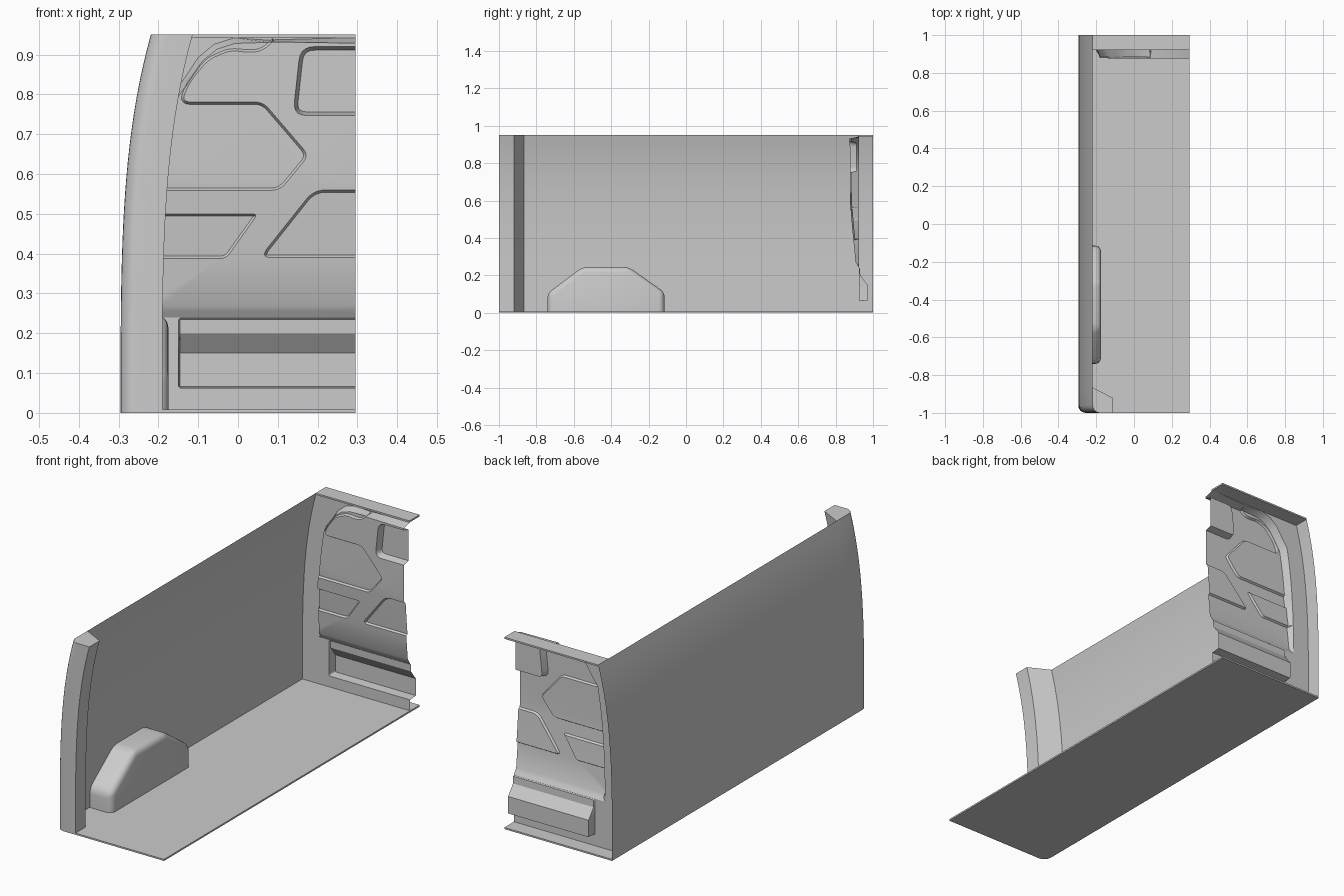
import bpy, bmesh
from math import sin, cos, pi
from mathutils import Vector
from mathutils.geometry import delaunay_2d_cdt

if "Cube" in bpy.data.objects:
    bpy.data.objects.remove(bpy.data.objects["Cube"])

TOP, RIGHT, PLATE_Y = 0.95, 0.295, 0.925


def wall_x(z):
    """Outer side curve: upright below, leaning inwards at the top."""
    return -0.295 + 0.076 * (max(z, 0) / TOP) ** 3.5


def finish(name, bm, normals=True):
    if normals:
        bmesh.ops.recalc_face_normals(bm, faces=bm.faces)
    me = bpy.data.meshes.new(name)
    bm.to_mesh(me)
    bm.free()
    ob = bpy.data.objects.new(name, me)
    bpy.context.collection.objects.link(ob)
    bpy.ops.object.select_all(action='DESELECT')
    ob.select_set(True)
    bpy.context.view_layer.objects.active = ob
    bpy.ops.object.shade_smooth_by_angle(angle=0.5)
    return ob


def prism(name, pts, z0, z1):
    bm = bmesh.new()
    f = bm.faces.new([bm.verts.new((x, y, z0)) for x, y in pts])
    r = bmesh.ops.extrude_face_region(bm, geom=[f])
    vs = [v for v in r['geom'] if isinstance(v, bmesh.types.BMVert)]
    bmesh.ops.translate(bm, verts=vs, vec=(0, 0, z1 - z0))
    return finish(name, bm)


def rounded(pts, r, n=5):
    """Round every corner of a closed 2D outline."""
    out = []
    for i, p in enumerate(pts):
        p, a, b = Vector(p), Vector(pts[i - 1]), Vector(pts[(i + 1) % len(pts)])
        s = p + (a - p).normalized() * min(r, (a - p).length * 0.45)
        e = p + (b - p).normalized() * min(r, (b - p).length * 0.45)
        for k in range(n + 1):
            t = k / n
            out.append(s * (1 - t) ** 2 + p * 2 * t * (1 - t) + e * t * t)
    return out


def inset(pts, w):
    pts = [Vector(p) for p in pts]
    area = sum(pts[i - 1].cross(pts[i]) for i in range(len(pts)))
    sgn = 1 if area > 0 else -1
    out = []
    for i, p in enumerate(pts):
        d1 = (p - pts[i - 1]).normalized()
        d2 = (pts[(i + 1) % len(pts)] - p).normalized()
        n1 = Vector((-d1.y, d1.x)) * sgn
        n2 = Vector((-d2.y, d2.x)) * sgn
        out.append(p + (n1 + n2) * w / max(0.3, 1 + n1.dot(n2)))
    return out


def inside(p, poly):
    c = False
    for i in range(len(poly)):
        a, b = poly[i - 1], poly[i]
        if (a[1] > p[1]) != (b[1] > p[1]):
            if p[0] < a[0] + (p[1] - a[1]) / (b[1] - a[1]) * (b[0] - a[0]):
                c = not c
    return c


def interp(z, table):
    for (z0, y0), (z1, y1) in zip(table, table[1:]):
        if z <= z1:
            return y0 + (y1 - y0) * max(0, (z - z0) / (z1 - z0))
    return table[-1][1]


# Floor with one rounded front corner
corner = [(-0.255 - 0.04 * cos(a), -0.96 - 0.04 * sin(a)) for a in [k * pi / 12 for k in range(7)]]
prism("floor", corner + [(RIGHT, -1), (RIGHT, 1), (-0.295, 1)], 0, 0.008)

# Side wall and front door post, lofted upwards along the side curve
section = [(0, 1), (0, -0.865)]
section += [(0.04 - 0.04 * cos(a), -0.96 - 0.04 * sin(a)) for a in [k * pi / 12 for k in range(7)]]
section += [(0.105, -1), (0.105, -0.92), (0, -0.865)]
zs = [TOP * k / 24 for k in range(25)]
bm = bmesh.new()
rows = []
for z in zs:
    row = [bm.verts.new((wall_x(z) + dx, y, z)) for dx, y in section[:-1]]
    rows.append(row + [row[1]])
for a, b in zip(rows, rows[1:]):
    for i in range(len(section) - 1):
        bm.faces.new((a[i], a[i + 1], b[i + 1], b[i]))
bm.faces.new(rows[-1][1:-1])
finish("side_wall_and_post", bm)

# Roof strip above the bulkhead
prism("roof_strip", [(-0.219, 0.92), (RIGHT, 0.92), (RIGHT, 1), (-0.219, 1)], 0.942, TOP)

# Wheel arch box with rounded edges, open against wall and floor
bm = bmesh.new()
arch = [(-0.74, 0.004), (-0.74, 0.105), (-0.553, 0.245), (-0.307, 0.245), (-0.115, 0.11), (-0.115, 0.004)]
f = bm.faces.new([bm.verts.new((-0.293, y, z)) for y, z in arch])
r = bmesh.ops.extrude_face_region(bm, geom=[f])
bmesh.ops.translate(bm, vec=(0.118, 0, 0), verts=[v for v in r['geom'] if isinstance(v, bmesh.types.BMVert)])
bm.faces.ensure_lookup_table()
hidden = [f for f in bm.faces if all(v.co.x < -0.29 for v in f.verts) or all(v.co.z < 0.01 for v in f.verts)]
bmesh.ops.delete(bm, geom=hidden, context='FACES')
bmesh.ops.bevel(bm, geom=[e for e in bm.edges if len(e.link_faces) == 2], offset=0.03,
                segments=4, profile=0.5, affect='EDGES', clamp_overlap=True)
finish("wheel_arch", bm)

# Bulkhead outlines in (x, z): pressed main panel, shallow recesses, window and foot box
main = [(wall_x(z) + 0.09, z) for z in [0.24 + 0.056 * k for k in range(11)]]
main += [(-0.128, 0.85), (-0.10, 0.893), (-0.06, 0.926), (-0.01, 0.942), (0.4, 0.943), (0.4, 0.24)]
upper = [(0.1, 0.97), (0.096, 0.94), (0.062, 0.91), (0.03, 0.905), (-0.02, 0.911), (-0.075, 0.887),
         (-0.122, 0.83), (-0.142, 0.781), (0.063, 0.781), (0.178, 0.647), (0.105, 0.559),
         (-0.215, 0.559), (-0.215, 0.97)]
left_mid = [(-0.23, 0.5), (0.05, 0.5), (-0.03, 0.388), (-0.23, 0.388)]
right_mid = [(0.4, 0.56), (0.19, 0.56), (0.055, 0.39), (0.4, 0.39)]
window = [(0.4, 0.92), (0.157, 0.92), (0.138, 0.747), (0.4, 0.747)]
foot = [(-0.15, 0.062), (-0.15, 0.239), (0.4, 0.239), (0.4, 0.062)]
face_profile = [(0.24, 0.925), (0.27, 0.907), (0.45, 0.889), (0.58, 0.878), (TOP, 0.875)]
foot_profile = [(0.06, 0.97), (0.15, 0.97), (0.2, 0.932), (0.24, 0.93)]
features = [(rounded(upper, 0.022), 0.006, 0.010), (rounded(left_mid, 0.015), 0.006, 0.010),
            (rounded(right_mid, 0.03), 0.006, 0.010), (rounded(window, 0.035), 0.009, 0.036)]
main_mid = inset(main, 0.007)
foot_mid = inset(rounded(foot, 0.01), 0.002)
feature_mids = [(inset(p, w / 2), d) for p, w, d in features]
outline = [(wall_x(z), z) for z in zs] + [(RIGHT, TOP), (RIGHT, 0)]

# Triangulate all outlines together, then push every point to its depth
loops = [outline, main, inset(main, 0.014), rounded(foot, 0.01), inset(rounded(foot, 0.01), 0.004)]
for p, w, d in features:
    loops += [p, inset(p, w)]
pts, edges = [], []
for loop in loops:
    n = len(pts)
    pts += [Vector(p) for p in loop]
    edges += [(n + i, n + (i + 1) % len(loop)) for i in range(len(loop))]
for z in (0.15, 0.2, 0.27, 0.45, 0.58):
    edges.append((len(pts), len(pts) + 1))
    pts += [Vector((-0.4, z)), Vector((0.45, z))]


def depth(p):
    if inside(p, foot_mid):
        return interp(p[1], foot_profile)
    if inside(p, main_mid):
        return interp(p[1], face_profile) + sum(d for m, d in feature_mids if inside(p, m))
    return PLATE_Y


verts, _, faces = delaunay_2d_cdt(pts, edges, [], 0, 1e-5)[:3]
bm = bmesh.new()
bvs = [bm.verts.new((p.x, depth(p), p.y)) for p in verts]
for f in faces:
    c = sum((verts[i] for i in f), Vector((0, 0))) / len(f)
    if inside(c, outline):
        bm.faces.new([bvs[i] for i in f])
bmesh.ops.delete(bm, geom=[v for v in bm.verts if not v.link_faces], context='VERTS')
finish("bulkhead", bm)
